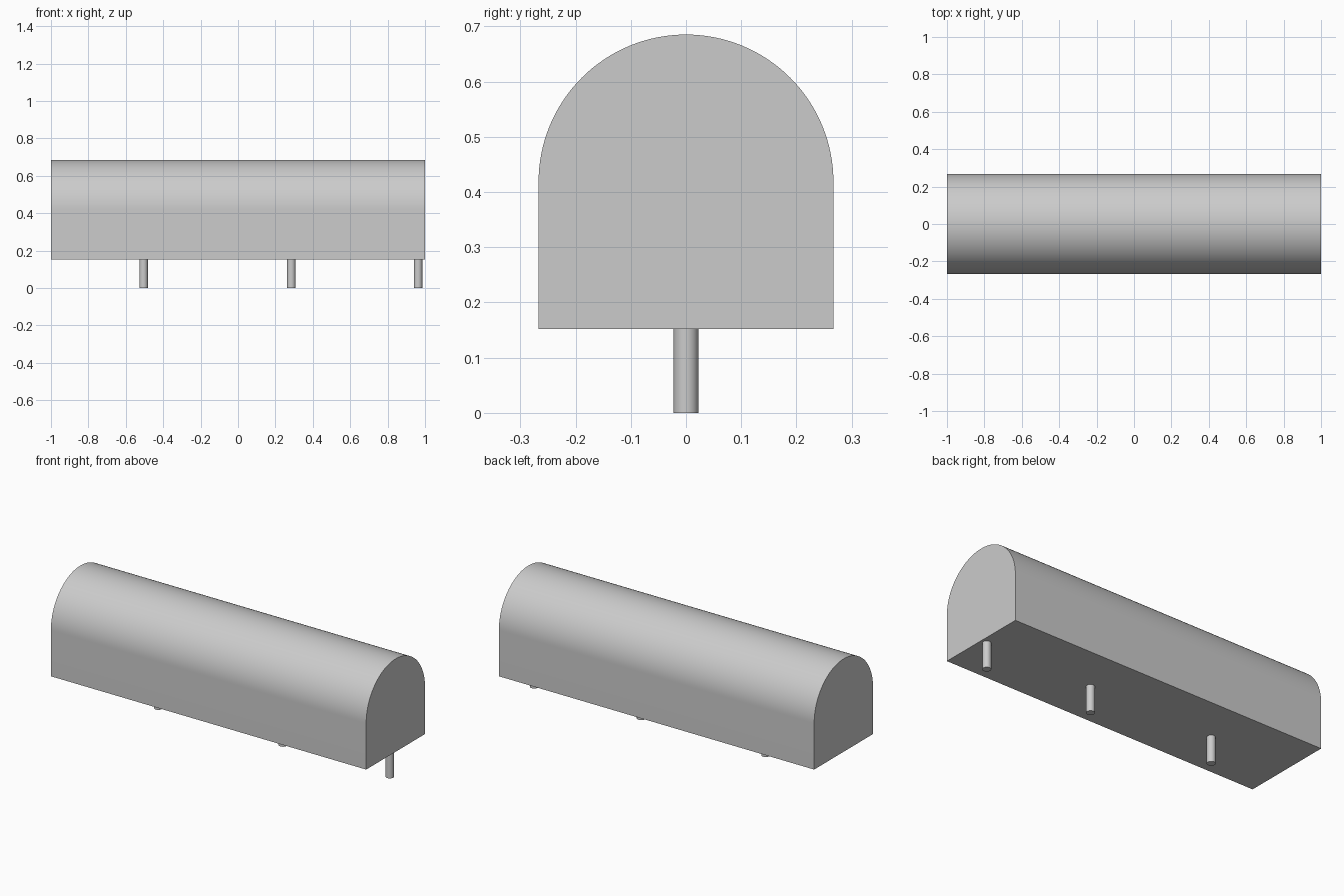
import bpy
import bmesh
import math

cube = bpy.data.objects.get("Cube")
if cube:
    bpy.data.objects.remove(cube, do_unlink=True)

HALF_LENGTH = 1.0
RADIUS = 0.267
FLOOR = 0.152
SPRING = 0.418
PIN_RADIUS = 0.0225
ARC_STEPS = 64

# Single plain grey for every part
grey = bpy.data.materials.new("light grey")
grey.use_nodes = True
colour = (0.6, 0.6, 0.6, 1)
grey.diffuse_color = colour
grey.node_tree.nodes["Principled BSDF"].inputs["Base Color"].default_value = colour


def finish(obj):
    obj.data.materials.append(grey)
    bpy.ops.object.select_all(action="DESELECT")
    obj.select_set(True)
    bpy.context.view_layer.objects.active = obj
    bpy.ops.object.shade_smooth_by_angle(angle=math.radians(30))


# Body: arched profile extruded along x
profile = [(-RADIUS, FLOOR), (RADIUS, FLOOR)]
for i in range(ARC_STEPS + 1):
    a = math.pi * i / ARC_STEPS
    profile.append((RADIUS * math.cos(a), SPRING + RADIUS * math.sin(a)))

bm = bmesh.new()
end = bm.faces.new([bm.verts.new((-HALF_LENGTH, y, z)) for y, z in profile])
extruded = bmesh.ops.extrude_face_region(bm, geom=[end], use_keep_orig=True)
moved = [v for v in extruded["geom"] if isinstance(v, bmesh.types.BMVert)]
bmesh.ops.translate(bm, verts=moved, vec=(2 * HALF_LENGTH, 0, 0))
bmesh.ops.recalc_face_normals(bm, faces=bm.faces)
mesh = bpy.data.meshes.new("arched_body")
bm.to_mesh(mesh)
bm.free()
body = bpy.data.objects.new("arched_body", mesh)
bpy.context.collection.objects.link(body)
finish(body)

# Pins: three round legs along the centre line
for name, x in (("right_pin", -0.505), ("middle_pin", 0.285), ("left_pin", 0.963)):
    bpy.ops.mesh.primitive_cylinder_add(
        vertices=32, radius=PIN_RADIUS, depth=FLOOR, location=(x, 0, FLOOR / 2))
    pin = bpy.context.object
    pin.name = name
    finish(pin)
